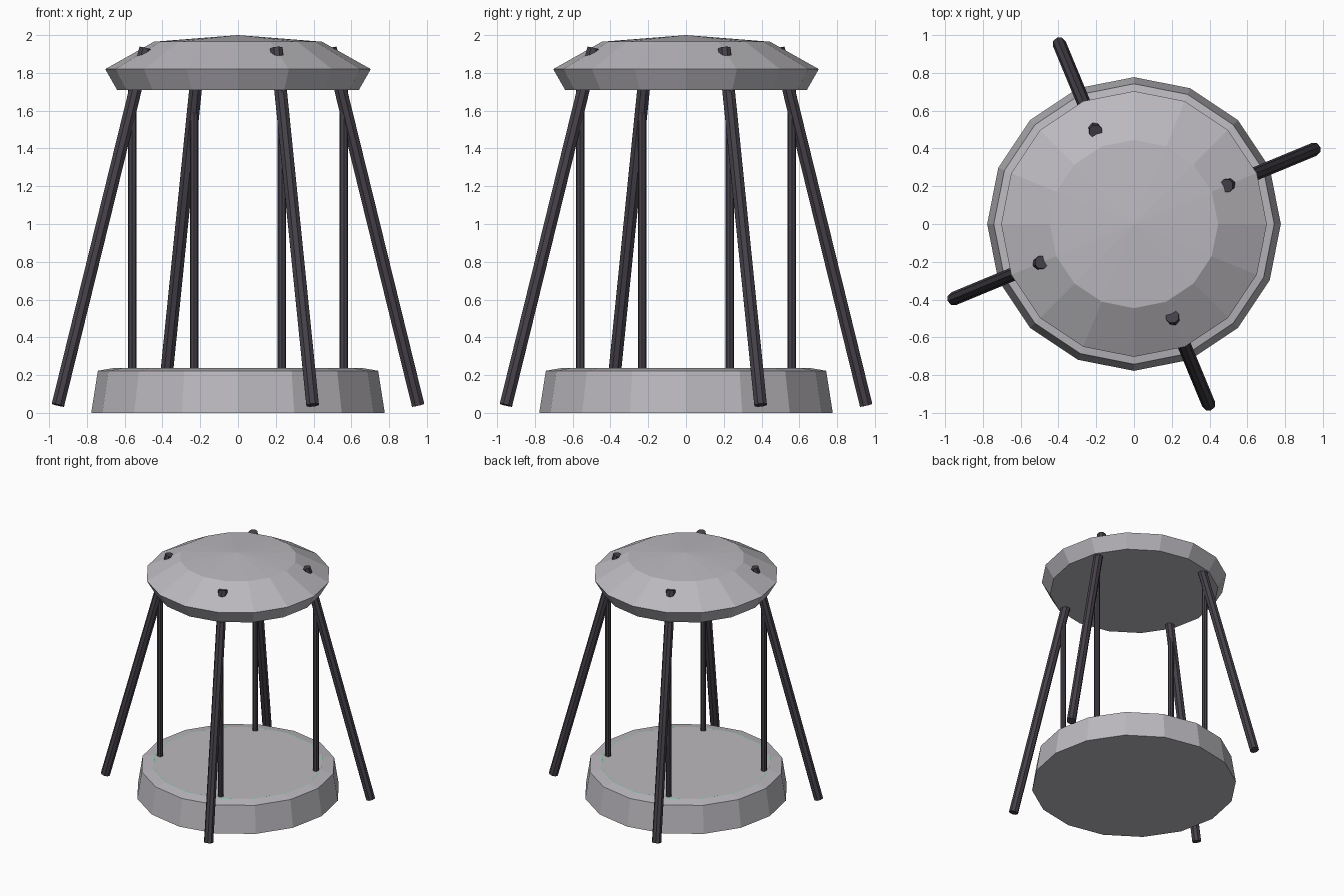
import bpy, bmesh, math
from mathutils import Vector

if "Cube" in bpy.data.objects:
    bpy.data.objects.remove(bpy.data.objects["Cube"])


def material(name, rgb):
    m = bpy.data.materials.new(name)
    m.diffuse_color = (*rgb, 1)
    m.use_nodes = True
    m.node_tree.nodes["Principled BSDF"].inputs["Base Color"].default_value = m.diffuse_color
    return m


GREY = material("light grey metal", (0.50, 0.485, 0.515))
DARK = material("dark metal", (0.062, 0.053, 0.068))
GREEN = material("green glow", (0.05, 0.75, 0.25))


def finish(bm, name, mat):
    bmesh.ops.recalc_face_normals(bm, faces=bm.faces)
    me = bpy.data.meshes.new(name)
    bm.to_mesh(me)
    bm.free()
    me.materials.append(mat)
    ob = bpy.data.objects.new(name, me)
    bpy.context.collection.objects.link(ob)
    return ob


def lathe(name, profile, mat, apex=None, n=16):
    """Stack of n-sided rings (radius, z), closed below, capped flat or to an apex."""
    bm = bmesh.new()
    rings = [[bm.verts.new((r * math.cos(2 * math.pi * i / n),
                            r * math.sin(2 * math.pi * i / n), z))
              for i in range(n)] for r, z in profile]
    bm.faces.new(rings[0][::-1])
    for a, b in zip(rings, rings[1:]):
        for i in range(n):
            j = (i + 1) % n
            bm.faces.new((a[i], a[j], b[j], b[i]))
    if apex is None:
        bm.faces.new(rings[-1])
    else:
        tip = bm.verts.new((0, 0, apex))
        for i in range(n):
            bm.faces.new((rings[-1][i], rings[-1][(i + 1) % n], tip))
    return finish(bm, name, mat)


def rod(name, p, q, radius, mat, sides=8):
    """Cylinder between two points."""
    p, q = Vector(p), Vector(q)
    d = q - p
    bm = bmesh.new()
    bmesh.ops.create_cone(bm, cap_ends=True, segments=sides, radius1=radius,
                          radius2=radius, depth=d.length)
    ob = finish(bm, name, mat)
    ob.location = (p + q) / 2
    ob.rotation_euler = d.to_track_quat('Z', 'Y').to_euler()
    return ob


# Base plinth and faceted cap
lathe("base", [(0.777, 0), (0.742, 0.223), (0.655, 0.238)], GREY)
lathe("cap", [(0.64, 1.71), (0.703, 1.82), (0.445, 1.965)], GREY, apex=2.0)

# Green light ring, almost sunk into the base
bpy.ops.mesh.primitive_torus_add(major_segments=16, minor_segments=8,
                                 major_radius=0.65, minor_radius=0.01,
                                 location=(0, 0, 0.2285))
ring = bpy.context.object
ring.name = "light_ring"
ring.data.materials.append(GREEN)

# Four slanted outer legs and four upright poles
for k in range(4):
    a = math.radians(22.5 + 90 * k)

    def at(r, z):
        return (r * math.cos(a), r * math.sin(a), z)

    rod(f"outer_leg_{k + 1}", at(1.032, 0.041), at(0.53, 1.93), 0.036, DARK)
    rod(f"upright_pole_{k + 1}", at(0.606, 0.2), at(0.606, 1.74), 0.0225, DARK)
